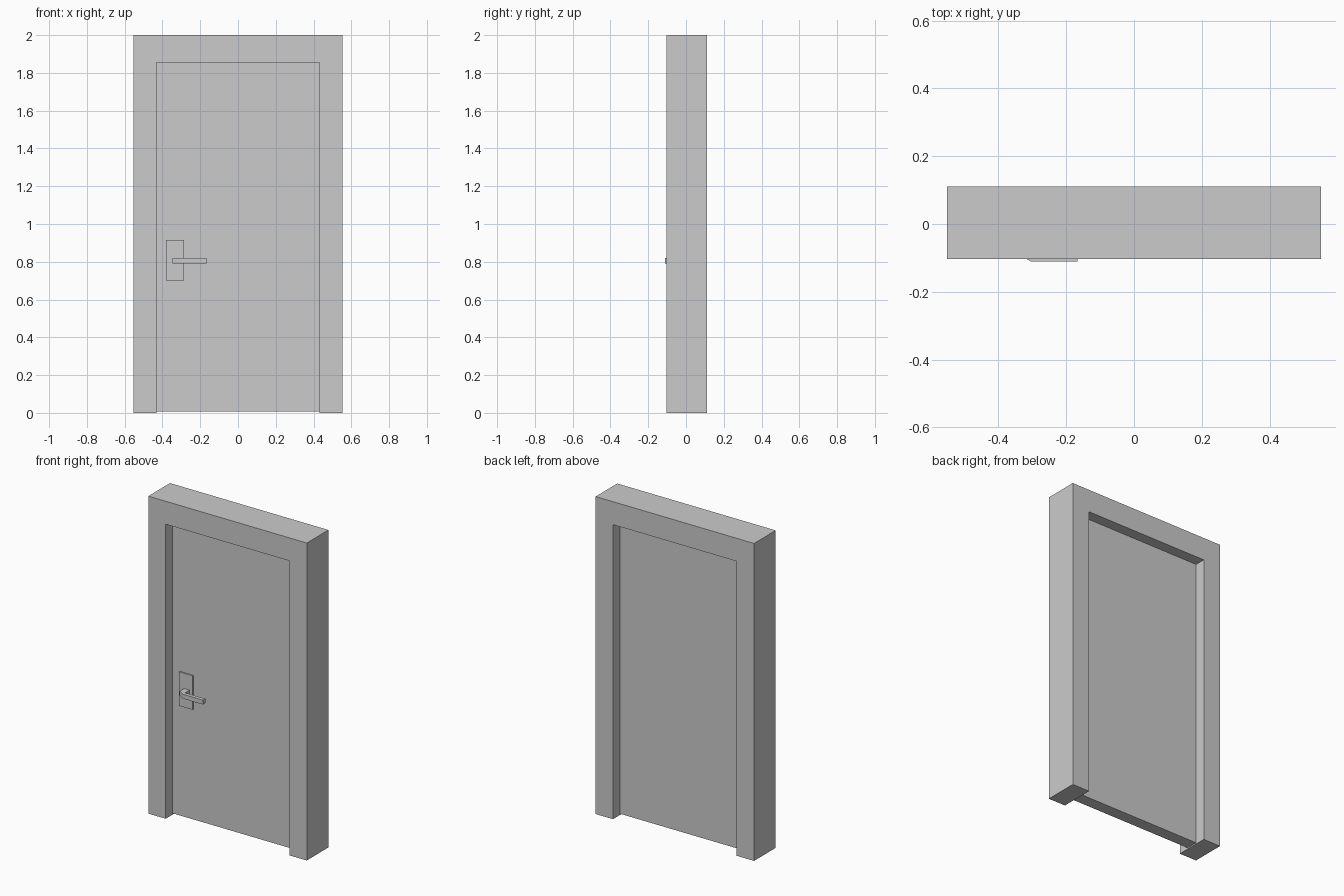
import bpy, bmesh
from mathutils import Vector

if "Cube" in bpy.data.objects:
    bpy.data.objects.remove(bpy.data.objects["Cube"])


def prism(name, points, offset):
    """Extrude a flat outline of 3D points along an offset vector."""
    bm = bmesh.new()
    face = bm.faces.new([bm.verts.new(p) for p in points])
    result = bmesh.ops.extrude_face_region(bm, geom=[face], use_keep_orig=True)
    verts = [g for g in result["geom"] if isinstance(g, bmesh.types.BMVert)]
    bmesh.ops.translate(bm, verts=verts, vec=Vector(offset))
    bmesh.ops.recalc_face_normals(bm, faces=bm.faces)
    mesh = bpy.data.meshes.new(name)
    bm.to_mesh(mesh)
    bm.free()
    obj = bpy.data.objects.new(name, mesh)
    bpy.context.collection.objects.link(obj)
    return obj


def slab(name, x0, x1, y0, y1, z0, z1):
    outline = [(x0, y0, z0), (x1, y0, z0), (x1, y0, z1), (x0, y0, z1)]
    return prism(name, outline, (0, y1 - y0, 0))


FRONT, BACK = -0.104, 0.111
OUTER, INNER, HEAD = 0.552, 0.431, 1.855
PANEL_FRONT, PANEL_BACK = -0.035, 0.042

# Door frame: an upside-down U extruded through the wall depth
frame_outline = [(-OUTER, 0), (-OUTER, 2), (OUTER, 2), (OUTER, 0),
                 (INNER, 0), (INNER, HEAD), (-INNER, HEAD), (-INNER, 0)]
prism("door_frame", [(x, FRONT, z) for x, z in frame_outline],
      (0, BACK - FRONT, 0))

# Door panel, recessed on both sides with a small gap at the floor
slab("door_panel", -INNER, INNER, PANEL_FRONT, PANEL_BACK, 0.008, HEAD)

# Handle backplate
PLATE_FRONT = PANEL_FRONT - 0.008
slab("handle_plate", -0.381, -0.286, PLATE_FRONT, PANEL_FRONT, 0.702, 0.916)

# Lever: short neck with a chamfered elbow turning along the door
lever_outline = [(-0.346, PLATE_FRONT), (-0.346, -0.087), (-0.305, -0.11),
                 (-0.167, -0.11), (-0.167, -0.087), (-0.308, -0.087),
                 (-0.308, PLATE_FRONT)]
prism("handle_lever", [(x, y, 0.792) for x, y in lever_outline], (0, 0, 0.028))
